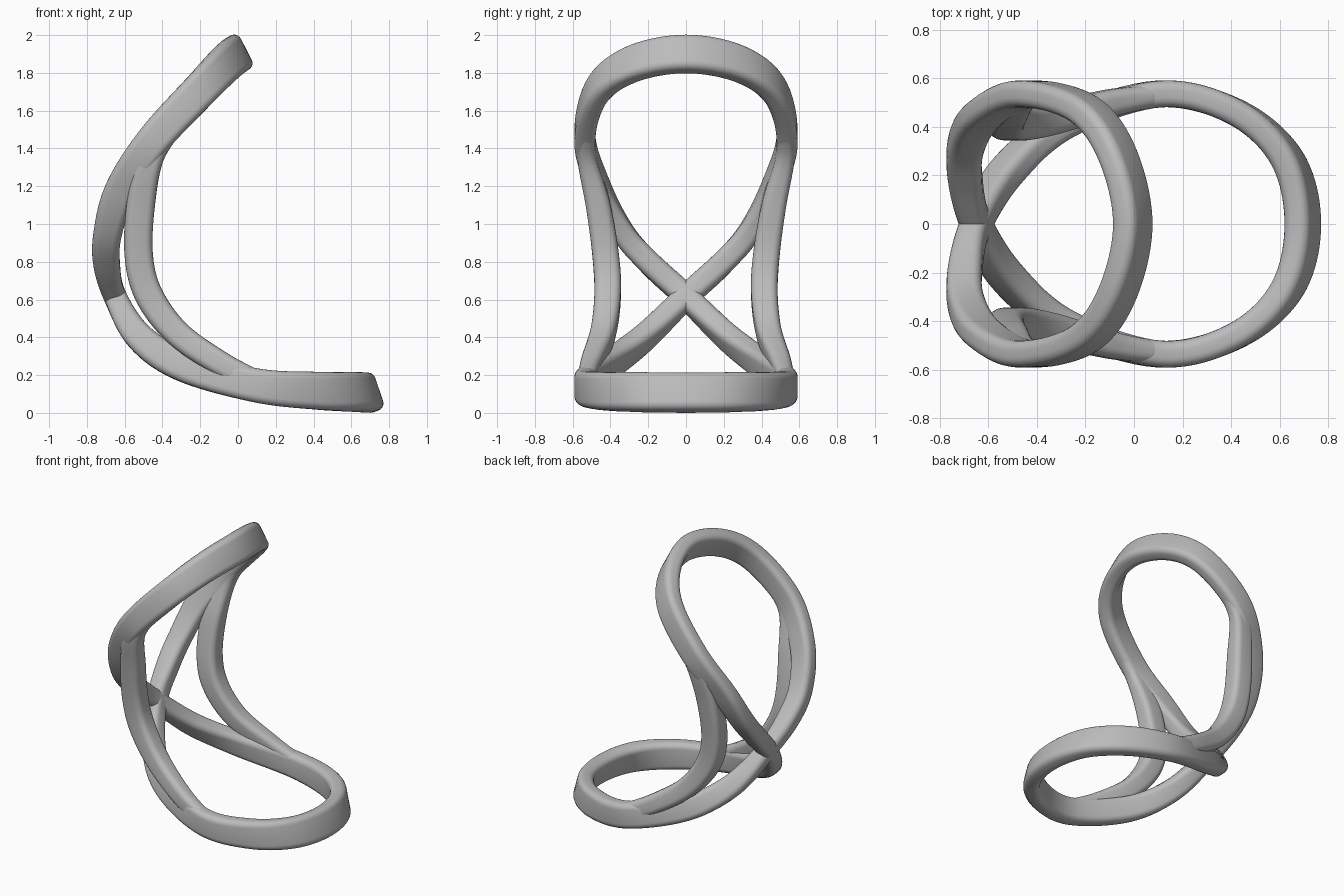
import bpy, bmesh, math
from mathutils import Vector

cube = bpy.data.objects.get("Cube")
if cube:
    bpy.data.objects.remove(cube, do_unlink=True)

grey = bpy.data.materials.new("satin_grey")
grey.use_nodes = True
color = (0.5, 0.5, 0.5, 1)
grey.diffuse_color = color
grey.node_tree.nodes["Principled BSDF"].inputs["Base Color"].default_value = color


def rounded_rect(length, width, radius, steps=5):
    """Rounded rectangle as (along, across) pairs."""
    points = []
    for corner, (sx, sy) in enumerate([(1, 1), (-1, 1), (-1, -1), (1, -1)]):
        for i in range(steps + 1):
            a = math.pi / 2 * (corner + i / steps)
            points.append((sx * (length / 2 - radius) + radius * math.cos(a),
                           sy * (width / 2 - radius) + radius * math.sin(a)))
    return points


def spline(rows, closed, steps=10):
    """Catmull-Rom through rows of any length."""
    n = len(rows)
    pick = lambda i: rows[i % n] if closed else rows[max(0, min(n - 1, i))]
    out = []
    for i in range(n if closed else n - 1):
        p = [pick(i + k) for k in (-1, 0, 1, 2)]
        for s in range(steps):
            t = s / steps
            out.append([0.5 * (2 * b + (c - a) * t + (2 * a - 5 * b + 4 * c - d) * t**2
                               + (3 * b - a - 3 * c + d) * t**3) for a, b, c, d in zip(*p)])
    return out if closed else out + [list(rows[-1])]


def sweep(name, rows, closed, radius):
    """Sweep a rounded bar; each row is x, y, z, tilt in degrees, depth, thickness."""
    path = spline(rows, closed)
    n = len(path)
    bm = bmesh.new()
    rings = []
    for i, (x, y, z, tilt, depth, thick) in enumerate(path):
        after = path[(i + 1) % n if closed else min(i + 1, n - 1)]
        before = path[i - 1 if closed else max(i - 1, 0)]
        tangent = Vector(after[:3]) - Vector(before[:3])
        a = math.radians(tilt)
        along = Vector((math.cos(a), 0, math.sin(a)))
        across = tangent.cross(along).normalized()
        rings.append([bm.verts.new(Vector((x, y, z)) + along * u + across * v)
                      for u, v in rounded_rect(depth, thick, radius)])
    m = len(rings[0])
    for i in range(n if closed else n - 1):
        r, q = rings[i], rings[(i + 1) % n]
        for j in range(m):
            k = (j + 1) % m
            bm.faces.new((r[j], r[k], q[k], q[j]))
    if not closed:
        bm.faces.new(rings[0])
        bm.faces.new(rings[-1])
    bmesh.ops.recalc_face_normals(bm, faces=bm.faces)
    mesh = bpy.data.meshes.new(name)
    bm.to_mesh(mesh)
    bm.free()
    mesh.materials.append(grey)
    obj = bpy.data.objects.new(name, mesh)
    bpy.context.collection.objects.link(obj)
    bpy.ops.object.select_all(action='DESELECT')
    obj.select_set(True)
    bpy.context.view_layer.objects.active = obj
    bpy.ops.object.shade_smooth_by_angle(angle=math.radians(35))


def mirror(row):
    return (row[0], -row[1], *row[2:])


# Figure-eight band: half of each loop, mirrored across y and joined at the crossing
crossing = (-0.65, 0, 0.615, 195, 0.12, 0.125)
upper = [(-0.695, 0.19, 0.79, 183, 0.14, 0.125),
         (-0.69, 0.33, 0.95, 172, 0.15, 0.12),
         (-0.62, 0.45, 1.18, 155, 0.17, 0.11),
         (-0.45, 0.535, 1.44, 137, 0.18, 0.11),
         (-0.21, 0.475, 1.70, 127, 0.19, 0.11),
         (-0.07, 0.29, 1.845, 120, 0.2, 0.11)]
top = (-0.005, 0, 1.9, 117, 0.205, 0.11)
lower = [(-0.52, 0.22, 0.4, 218, 0.15, 0.12),
         (-0.29, 0.41, 0.25, 240, 0.17, 0.11),
         (0.1, 0.535, 0.145, 260, 0.18, 0.11),
         (0.42, 0.46, 0.117, 274, 0.2, 0.11),
         (0.63, 0.27, 0.11, 285, 0.21, 0.11)]
front = (0.695, 0, 0.107, 289, 0.21, 0.11)
loop = ([crossing] + upper + [top] + [mirror(r) for r in reversed(upper)] + [crossing]
        + lower + [front] + [mirror(r) for r in reversed(lower)])
sweep("figure_eight_band", loop, True, 0.04)

# Curved side struts between the two loops
strut = [(-0.34, 0.525, 1.54, 140, 0.13, 0.09),
         (-0.46, 0.525, 1.36, 155, 0.14, 0.1),
         (-0.515, 0.465, 1.1, 172, 0.15, 0.13),
         (-0.525, 0.425, 0.83, 186, 0.15, 0.14),
         (-0.47, 0.415, 0.62, 207, 0.15, 0.14),
         (-0.32, 0.44, 0.42, 228, 0.14, 0.13),
         (-0.09, 0.5, 0.26, 242, 0.13, 0.11),
         (0.1, 0.53, 0.165, 250, 0.12, 0.09)]
sweep("left_strut", [mirror(r) for r in strut], False, 0.04)
sweep("right_strut", strut, False, 0.04)
